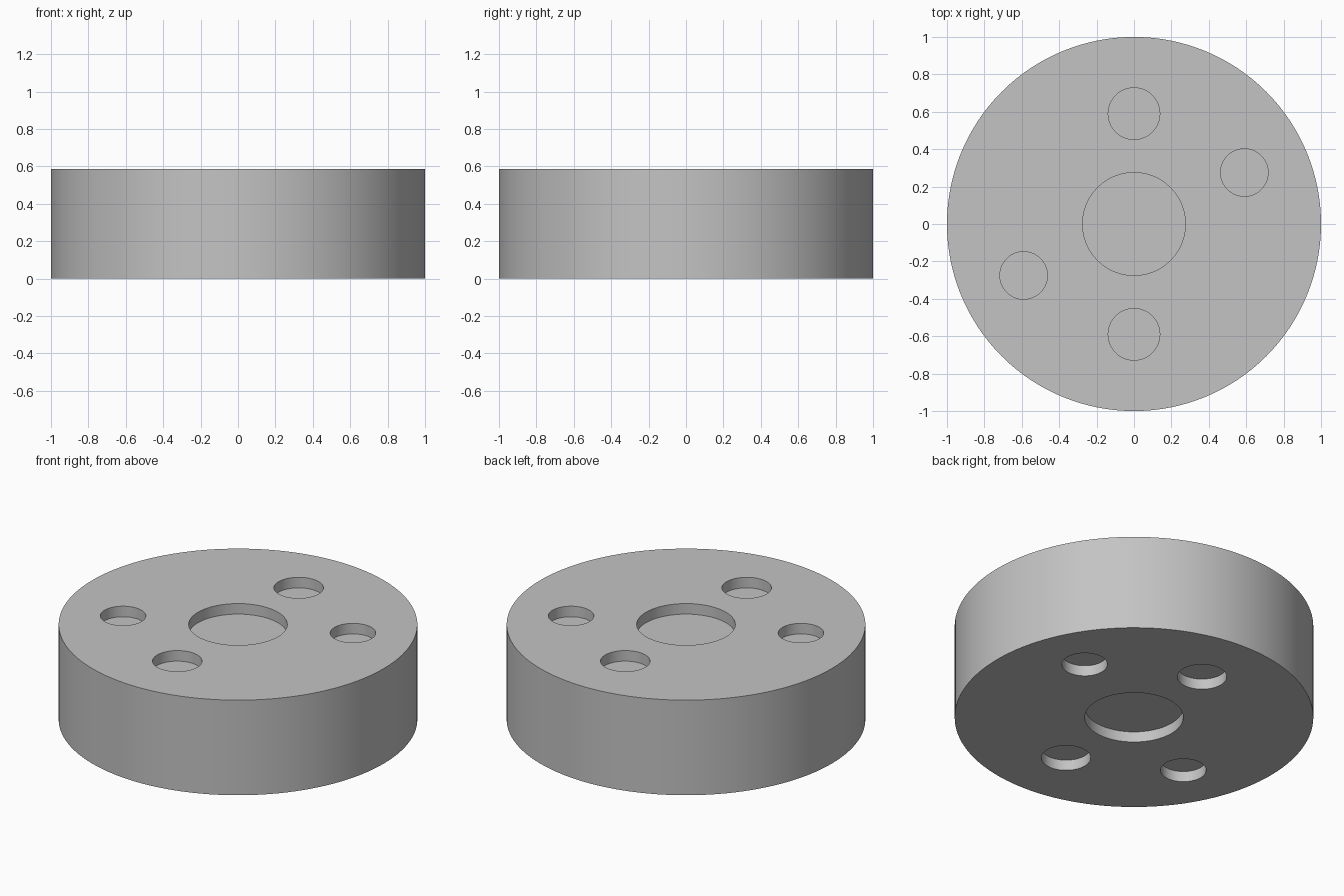
import bpy
import math

if "Cube" in bpy.data.objects:
    bpy.data.objects.remove(bpy.data.objects["Cube"], do_unlink=True)

HEIGHT = 0.585
DEPTH = 0.065   # depth of every recess

# Plain grey material
grey = bpy.data.materials.new("plain grey")
grey.use_nodes = True
colour = (0.55, 0.55, 0.55, 1)
grey.diffuse_color = colour
grey.node_tree.nodes["Principled BSDF"].inputs["Base Color"].default_value = colour


def cylinder(name, radius, height, x, y, z, sides):
    bpy.ops.mesh.primitive_cylinder_add(vertices=sides, radius=radius, depth=height, location=(x, y, z))
    obj = bpy.context.object
    obj.name = name
    obj.data.materials.append(grey)
    return obj


# Solid round body
body = cylinder("round_body", 1, HEIGHT, 0, 0, HEIGHT / 2, 128)

# Centre bore and four bolt holes, recessed from both faces
holes = [(0, 0, 0.275)]
for side in (1, -1):
    holes += [(0, side * 0.59, 0.138), (side * 0.59, side * 0.275, 0.127)]

for x, y, radius in holes:
    for z in (0, HEIGHT):
        cutter = cylinder("recess_cutter", radius, 2 * DEPTH, x, y, z, 64)
        cutter.hide_render = True
        cut = body.modifiers.new("recess", "BOOLEAN")
        cut.operation = "DIFFERENCE"
        cut.solver = "EXACT"
        cut.object = cutter
        bpy.context.view_layer.objects.active = body
        bpy.ops.object.modifier_apply(modifier=cut.name)
        bpy.data.objects.remove(cutter, do_unlink=True)

# Smooth walls with crisp rims
bpy.ops.object.select_all(action="DESELECT")
body.select_set(True)
bpy.context.view_layer.objects.active = body
bpy.ops.object.shade_smooth_by_angle(angle=math.radians(30))
